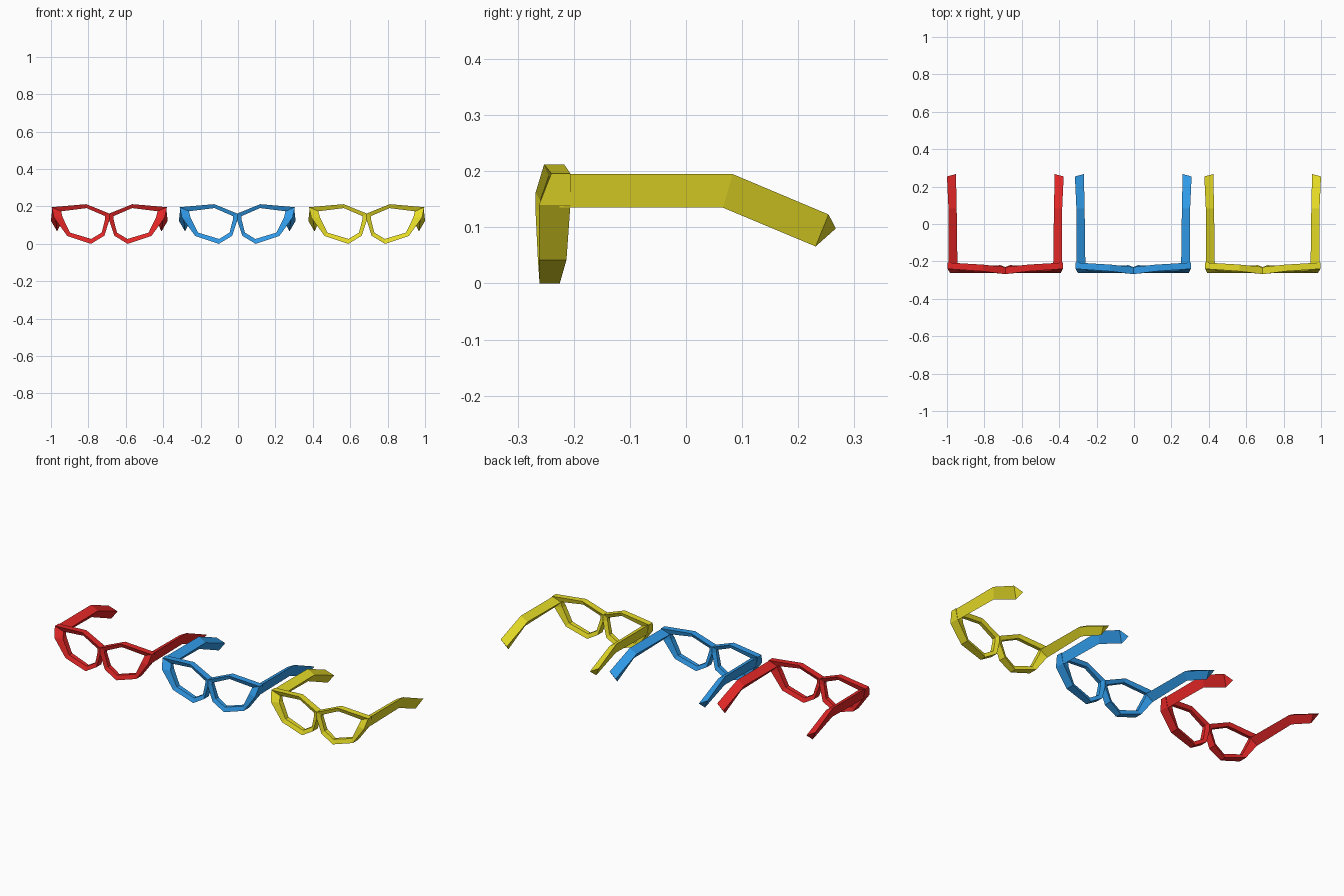
import bpy, bmesh

if "Cube" in bpy.data.objects:
    bpy.data.objects.remove(bpy.data.objects["Cube"])

# Rim stations: outer x, outer z, inner x, inner z, front y, back y
RIM = [
    (0.000, 0.162, 0.022, 0.148, -0.268, -0.230),
    (0.123, 0.212, 0.122, 0.191, -0.253, -0.217),
    (0.308, 0.196, 0.258, 0.174, -0.240, -0.206),
    (0.296, 0.140, 0.250, 0.142, -0.262, -0.206),
    (0.225, 0.042, 0.210, 0.060, -0.262, -0.213),
    (0.098, 0.000, 0.097, 0.026, -0.261, -0.225),
    (0.027, 0.043, 0.041, 0.060, -0.264, -0.220),
    (0.000, 0.125, 0.022, 0.134, -0.268, -0.230),
]
# Temple sections (triangles): outer top, outer bottom, inner
TEMPLE = [
    [(0.304, -0.225, 0.195), (0.294, -0.225, 0.135), (0.256, -0.225, 0.172)],
    [(0.304, 0.083, 0.195), (0.288, 0.066, 0.135), (0.260, 0.083, 0.172)],
    [(0.312, 0.254, 0.123), (0.279, 0.231, 0.066), (0.264, 0.267, 0.098)],
]
COLOURS = {"red": (-0.688, (0.78, 0.02, 0.02, 1)),
           "blue": (-0.004, (0.03, 0.33, 0.82, 1)),
           "yellow": (0.688, (0.80, 0.72, 0.02, 1))}


def loft(name, sections, closed, x, mat):
    """Skin a row of equal sections, mirrored across the middle of the glasses."""
    bm = bmesh.new()
    rows = [[bm.verts.new(p) for p in s] for s in sections]
    n = len(rows[0])
    for i in range(len(rows) if closed else len(rows) - 1):
        a, b = rows[i], rows[(i + 1) % len(rows)]
        for j in range(n):
            k = (j + 1) % n
            bm.faces.new((a[j], a[k], b[k], b[j]))
    if not closed:
        bm.faces.new(rows[0])
        bm.faces.new(rows[-1])
    bmesh.ops.recalc_face_normals(bm, faces=bm.faces)
    me = bpy.data.meshes.new(name)
    bm.to_mesh(me)
    bm.free()
    me.materials.append(mat)
    ob = bpy.data.objects.new(name, me)
    ob.location.x = x
    bpy.context.collection.objects.link(ob)
    ob.modifiers.new("Mirror", 'MIRROR').use_axis[0] = True
    return ob


# Rim bars are wide outside and narrower in depth at the lens opening
rim_sections = []
for ox, oz, ix, iz, f, b in RIM:
    m, h = (f + b) / 2, (b - f) * 0.28
    rim_sections.append([(ox, f, oz), (ox, b, oz), (ix, m + h, iz), (ix, m - h, iz)])

# Three pairs of glasses side by side
for colour, (x, rgba) in COLOURS.items():
    mat = bpy.data.materials.new(colour + "_plastic")
    mat.diffuse_color = rgba
    mat.use_nodes = True
    mat.node_tree.nodes["Principled BSDF"].inputs["Base Color"].default_value = mat.diffuse_color
    loft(colour + "_rims", rim_sections, True, x, mat)
    loft(colour + "_temples", TEMPLE, False, x, mat)
